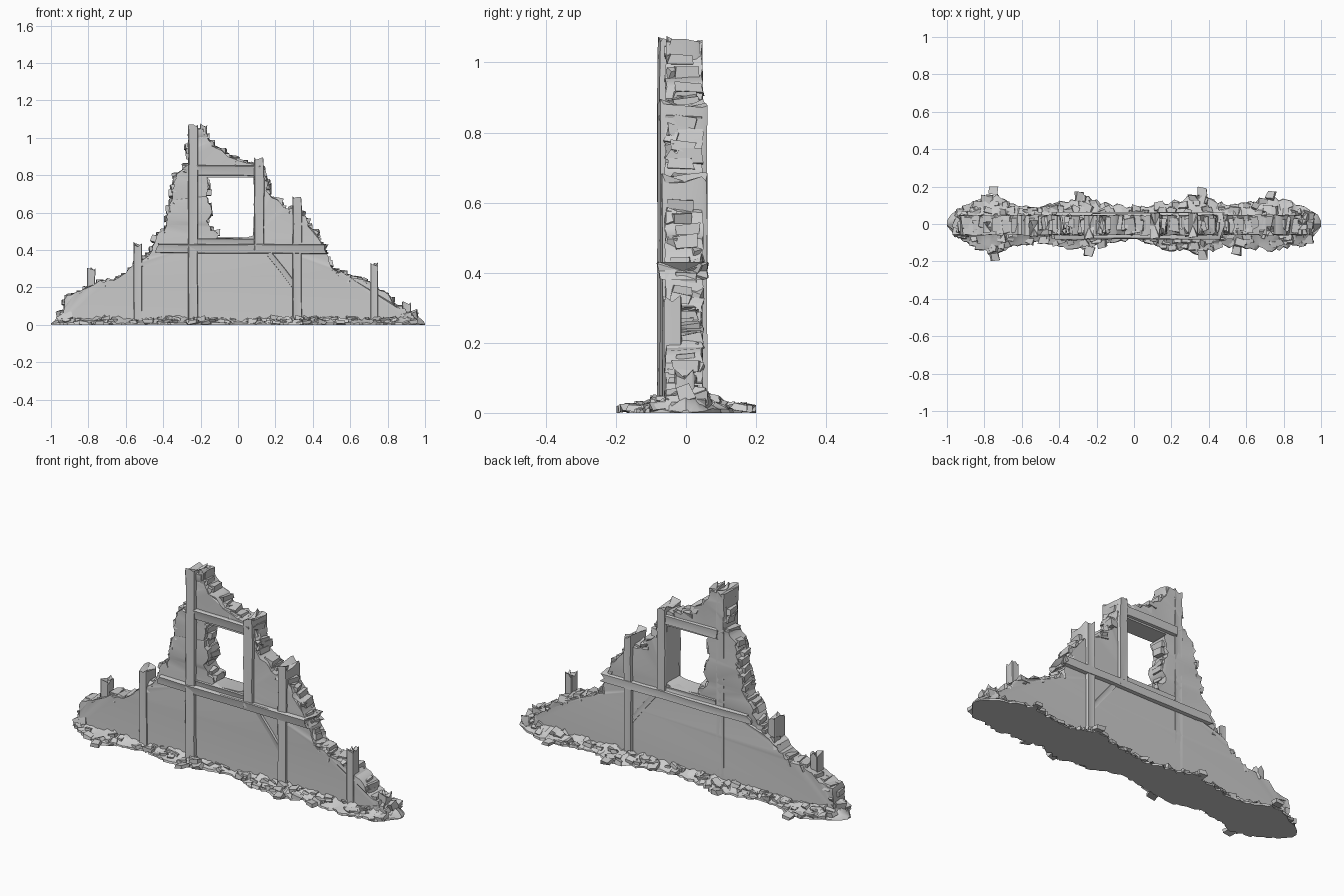
import bpy, bmesh, math, random
from mathutils import Vector, Matrix

if "Cube" in bpy.data.objects:
    bpy.data.objects.remove(bpy.data.objects["Cube"])

rnd = random.Random(7)
U = rnd.uniform

def finish(bm, name):
    bmesh.ops.recalc_face_normals(bm, faces=bm.faces[:])
    me = bpy.data.meshes.new(name)
    bm.to_mesh(me)
    bm.free()
    ob = bpy.data.objects.new(name, me)
    bpy.context.collection.objects.link(ob)
    return ob

def lerp_table(tab, x):
    for (x0, v0), (x1, v1) in zip(tab, tab[1:]):
        if x <= x1:
            return v0 + (v1 - v0) * (x - x0) / (x1 - x0)
    return tab[-1][1]

def jag(pts, step, amp):
    """Subdivide a polyline and shake the in-between points."""
    out = []
    for a, b in zip(pts, pts[1:]):
        a, b = Vector(a), Vector(b)
        n = max(1, round((b - a).length / step))
        for i in range(n):
            p = a.lerp(b, i / n)
            if i:
                p += Vector((U(-amp, amp), U(-amp, amp)))
            out.append(p)
    return out + [Vector(pts[-1])]

def timber(name, p0, p1, w, y0, y1, splinter=0.02, both=False):
    """Worn beam from p0 to p1 in the xz plane, splintered at its end."""
    bm = bmesh.new()
    a, b = Vector((p0[0], 0, p0[1])), Vector((p1[0], 0, p1[1]))
    d = (b - a).normalized()
    side = Vector((d.z, 0, -d.x))
    section = [(-.5, 0), (-.42, -.04), (0, 0), (.45, .02), (.5, .1), (.5, .5), (.5, .9),
               (.42, 1), (0, .98), (-.42, 1), (-.5, .92), (-.5, .5)]
    n = max(2, int((b - a).length / 0.12))
    rings = []
    for i in range(n + 1):
        c = a.lerp(b, i / n)
        k, s = U(.93, 1.05), U(-.002, .002)
        ring = []
        for u, v in section:
            p = c + side * (u * w * k + s) + Vector((0, y0 + (y1 - y0) * v + U(-.002, .002), 0))
            if i == n:
                p += d * U(-splinter, splinter * .6)
            elif i == 0 and both:
                p -= d * U(-splinter, splinter * .6)
            ring.append(bm.verts.new(p))
        rings.append(ring)
    m = len(section)
    for r, q in zip(rings, rings[1:]):
        for j in range(m):
            bm.faces.new((r[j], r[(j + 1) % m], q[(j + 1) % m], q[j]))
    for r, s in ((rings[0], 1), (rings[-1], -1)):
        c = sum((v.co for v in r), Vector()) / m + d * s * splinter * .6
        cv = bm.verts.new(c)
        for j in range(m):
            bm.faces.new((r[j], r[(j + 1) % m], cv))
    return finish(bm, name)

def add_chunk(bm, loc, size, turn=0.4, rough=.22):
    """Irregular broken block."""
    r = Matrix.Rotation(U(-turn, turn), 4, 'X') @ Matrix.Rotation(U(-turn, turn), 4, 'Y') \
        @ Matrix.Rotation(U(-turn, turn), 4, 'Z')
    vs = bmesh.ops.create_cube(bm, size=1)['verts']
    for v in vs:
        p = Vector([v.co[i] * size[i] * (1 + U(-rough, rough)) for i in range(3)])
        v.co = Vector(loc) + r @ p

# Broken plaster wall with window hole
outline = [(-.95, 0), (-.93, .10), (-.92, .16), (-.86, .17), (-.80, .21), (-.72, .23), (-.62, .27),
           (-.56, .31), (-.50, .36), (-.46, .40), (-.44, .47), (-.38, .53), (-.365, .63), (-.34, .74),
           (-.33, .81), (-.27, .86), (-.25, 1.04), (-.18, 1.05), (-.15, .98), (-.10, .95),
           (-.07, .91), (0, .875), (.10, .855), (.14, .85), (.15, .77), (.17, .70), (.24, .63),
           (.31, .61), (.36, .57), (.42, .50), (.46, .42), (.485, .34), (.53, .28), (.65, .25),
           (.72, .22), (.78, .18), (.85, .10), (.93, .05), (.96, 0)]
window_edge = [(-.16, .79), (-.165, .66), (-.145, .60), (-.165, .56), (-.14, .51), (-.11, .49), (-.12, .46)]
edge_line = jag(outline, .025, .009)
bm = bmesh.new()
def loop(pts):
    vs = [bm.verts.new((p[0], -.058, p[1])) for p in pts]
    return [bm.edges.new((vs[i], vs[(i + 1) % len(vs)])) for i in range(len(vs))]
rim = loop(edge_line) + loop(jag(window_edge, .02, .008) + [Vector(p) for p in
      ((.05, .46), (.085, .475), (.088, .79))])
bmesh.ops.triangle_fill(bm, use_beauty=True, use_dissolve=False, edges=rim)
ext = bmesh.ops.extrude_face_region(bm, geom=bm.faces[:], use_keep_orig=True)
for v in [g for g in ext['geom'] if isinstance(g, bmesh.types.BMVert)]:
    v.co.y = .046
for v in bm.verts:
    if v.co.z > .02:
        v.co += Vector((U(-.007, .007), U(-.004, .004), U(-.007, .007)))
finish(bm, "plaster_wall")

# Exposed bricks along the broken edge
bm = bmesh.new()
for p in edge_line[3:-3]:
    if rnd.random() < .6:
        add_chunk(bm, (p.x * .99, U(-.02, .012), p.y - .012),
                  (U(.03, .055), U(.05, .075), U(.025, .042)), .18)
    if rnd.random() < .45:
        add_chunk(bm, (p.x * .99, rnd.choice((-.04, .03)), p.y - .012),
                  (U(.015, .035), .03, U(.02, .045)), .5, .35)
for p in jag(window_edge, .04, .004)[1:-1]:
    add_chunk(bm, (p.x - .008, U(-.015, .005), p.y), (U(.03, .045), U(.05, .075), .032), .15)
finish(bm, "edge_bricks")

# Upright posts: x, bottom, top, width, front y, back y
for i, (x, z0, z1, w, y0, y1) in enumerate([
        (-.24, 0, 1.065, .052, -.077, .047), (.113, .40, .885, .054, -.076, .06),
        (.317, 0, .675, .05, -.07, .06), (-.535, 0, .435, .046, -.066, .02),
        (-.785, .15, .30, .045, -.045, .012), (.73, 0, .325, .042, -.064, -.012),
        (.90, 0, .115, .05, -.03, .025)]):
    timber(f"post_{i + 1}", (x, z0), (x, z1), w, y0, y1)
timber("broken_top_post", (-.19, .88), (-.185, 1.065), .04, -.05, .04)

# Cross beams and brace
timber("middle_beam", (-.43, .408), (.475, .405), .05, -.077, .063, .02, True)
timber("window_lintel", (-.225, .825), (.125, .825), .055, -.072, .056, .008, True)
timber("window_sill", (-.215, .445), (.09, .445), .03, -.064, .052, .004)
timber("diagonal_brace", (.165, .385), (.315, .19), .03, -.064, .05, .004)
timber("broken_rail", (.34, .31), (.53, .285), .035, -.05, .03, .02)

# Rubble mound: half widths along x for front and back
front = [(-1, .01), (-.95, .07), (-.85, .12), (-.75, .165), (-.68, .13), (-.5, .10), (-.3, .14),
         (-.2, .12), (0, .08), (.15, .13), (.37, .165), (.47, .115), (.62, .135), (.75, .14),
         (.9, .12), (.97, .06), (1, .015)]
back = [(-1, .02), (-.95, .08), (-.85, .12), (-.75, .165), (-.65, .11), (-.5, .095), (-.28, .15),
        (-.15, .11), (0, .09), (.2, .12), (.36, .16), (.5, .10), (.62, .12), (.73, .15),
        (.9, .10), (.97, .06), (1, .015)]
bm = bmesh.new()
N, rows = 90, []
for i in range(N + 1):
    x = -1 + 2 * i / N
    tall = min(1, (1 - abs(x)) / .06 + .15)
    hf, hb = lerp_table(front, x) * U(.88, 1.08), lerp_table(back, x) * U(.88, 1.08)
    row = []
    for t, z in ((-1, 0), (-.98, .01), (-.78, .018), (-.58, .032), (-.36, .043), (0, .05),
                 (.36, .043), (.58, .032), (.78, .018), (.98, .01), (1, 0)):
        h = hf if t < 0 else hb
        zz = z * tall * U(.6, 1.35)
        dx = U(-.007, .007) if 0 < i < N else 0
        row.append(bm.verts.new((x + dx, t * h, zz)))
    rows.append(row)
for r, q in zip(rows, rows[1:]):
    for j in range(len(r) - 1):
        bm.faces.new((r[j], q[j], q[j + 1], r[j + 1]))
    bm.faces.new((r[0], r[-1], q[-1], q[0]))
bm.faces.new(rows[0])
bm.faces.new(rows[-1])
finish(bm, "rubble_mound")

# Loose stones on the mound, with larger ones at the bulges
bm = bmesh.new()
for i in range(170):
    x, s = U(-.95, .95), rnd.choice((-1, 1))
    h = lerp_table(front if s < 0 else back, x)
    t = U(.45, .93)
    k = U(.018, .04)
    add_chunk(bm, (x, s * t * h, max(.012, .055 * (1 - t) + .006)), (k * 1.3, k, k * .55), .35, .35)
for x, y in ((-.75, .18), (-.745, -.175), (-.29, .15), (.365, .17), (.365, -.165),
             (.73, .155), (-.24, -.145), (.55, -.14)):
    add_chunk(bm, (x, y, .014), (.045, .045, .02), .2, .3)
for s in (-1, 1):
    for i in range(9):
        add_chunk(bm, (s * U(.86, .95), U(-.04, .04), U(.03, .06)), (.05, .05, .04), .5, .3)
for v in bm.verts:
    v.co.z = max(v.co.z, 0)
    v.co.x = max(-1, min(1, v.co.x))
    v.co.y = max(-.2, min(.2, v.co.y))
finish(bm, "loose_stones")

# Smooth worn surfaces while keeping broken edges sharp
for ob in bpy.context.collection.objects:
    ob.select_set(True)
    bpy.context.view_layer.objects.active = ob
bpy.ops.object.shade_smooth_by_angle(angle=math.radians(32))
